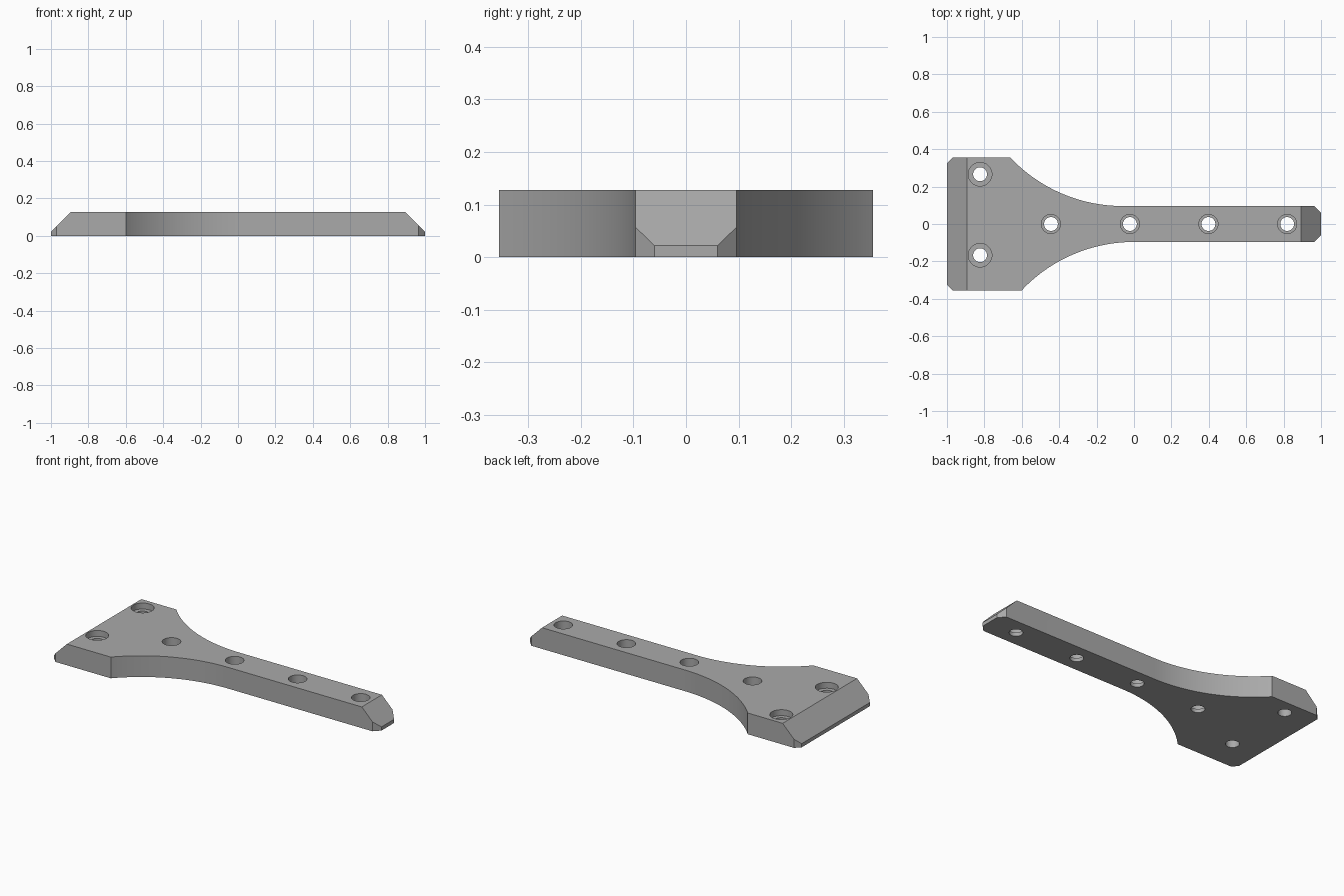
import bpy, bmesh
from math import asin, sin, cos

if "Cube" in bpy.data.objects:
    bpy.data.objects.remove(bpy.data.objects["Cube"])

HEIGHT, HALF_WIDE, HALF_ARM = 0.128, 0.355, 0.096
FILLET = 0.827

grey = bpy.data.materials.new("plain grey")
grey.use_nodes = True
grey.diffuse_color = (0.40, 0.40, 0.40, 1)
grey.node_tree.nodes["Principled BSDF"].inputs["Base Color"].default_value = (0.40, 0.40, 0.40, 1)


def prism(name, points, low, high, axis="z"):
    """Extrude a 2D outline along z, or an xz outline along y."""
    bm = bmesh.new()
    place = (lambda a, b, h: (a, b, h)) if axis == "z" else (lambda a, b, h: (a, h, b))
    face = bm.faces.new([bm.verts.new(place(a, b, low)) for a, b in points])
    moved = bmesh.ops.extrude_face_region(bm, geom=[face])["geom"]
    shift = place(0, 0, high - low)
    bmesh.ops.translate(bm, vec=shift, verts=[v for v in moved if isinstance(v, bmesh.types.BMVert)])
    bmesh.ops.recalc_face_normals(bm, faces=bm.faces)
    mesh = bpy.data.meshes.new(name)
    bm.to_mesh(mesh)
    bm.free()
    obj = bpy.data.objects.new(name, mesh)
    bpy.context.collection.objects.link(obj)
    mesh.materials.append(grey)
    return obj


def flare(tangent_x, side, steps=32):
    """Concave arc from the narrow arm out to the wide head."""
    end = asin((0.60) / FILLET)
    arc = []
    for i in range(steps + 1):
        a = end * i / steps
        arc.append((tangent_x - FILLET * sin(a), side * (HALF_ARM + FILLET * (1 - cos(a)))))
    arc[-1] = (arc[-1][0], side * HALF_WIDE)
    return arc


# Bracket outline with clipped corners
outline = [(1, -0.06), (1, 0.06), (0.965, HALF_ARM)]
outline += flare(-0.06, 1)
outline += [(-0.97, HALF_WIDE), (-1, 0.325), (-1, -0.325), (-0.97, -HALF_WIDE)]
outline += flare(0, -1)[::-1]
outline += [(0.965, -HALF_ARM)]
bracket = prism("bracket", outline, 0, HEIGHT)

# Sloped ends
bm = bmesh.new()
bm.from_mesh(bracket.data)
for side in (-1, 1):
    cut = bmesh.ops.bisect_plane(bm, geom=bm.verts[:] + bm.edges[:] + bm.faces[:],
                                 plane_co=(side, 0, 0.022), plane_no=(side, 0, 1),
                                 clear_outer=True)["geom_cut"]
    bmesh.ops.contextual_create(bm, geom=[e for e in cut if isinstance(e, bmesh.types.BMEdge)])
bmesh.ops.recalc_face_normals(bm, faces=bm.faces)
bm.to_mesh(bracket.data)
bm.free()


def drill(name, x, y, radius, low):
    """Cut a round hole from the given height up through the top."""
    bpy.ops.mesh.primitive_cylinder_add(vertices=48, radius=radius, depth=0.4, location=(x, y, low + 0.2))
    cutter = bpy.context.object
    cutter.name = name
    cutter.data.materials.append(grey)
    cutter.hide_render = True
    mod = bracket.modifiers.new(name, "BOOLEAN")
    mod.operation, mod.solver, mod.object = "DIFFERENCE", "EXACT", cutter
    bpy.context.view_layer.objects.active = bracket
    bpy.ops.object.modifier_apply(modifier=name)
    bpy.data.objects.remove(cutter)


# Counterbored screw holes: a pair in the head, a row along the arm
holes = [(-0.823, 0.266, 0.063, 0.092), (-0.823, -0.167, 0.063, 0.092)]
holes += [(x, 0, 0.051, 0.022) for x in (-0.444, -0.022, 0.398, 0.819)]
for x, y, bore, ledge in holes:
    drill("screw_hole", x, y, 0.037, -0.1)
    drill("counterbore", x, y, bore, ledge)

bpy.ops.object.select_all(action="DESELECT")
bracket.select_set(True)
bpy.context.view_layer.objects.active = bracket
bpy.ops.object.shade_smooth_by_angle(angle=0.5)
